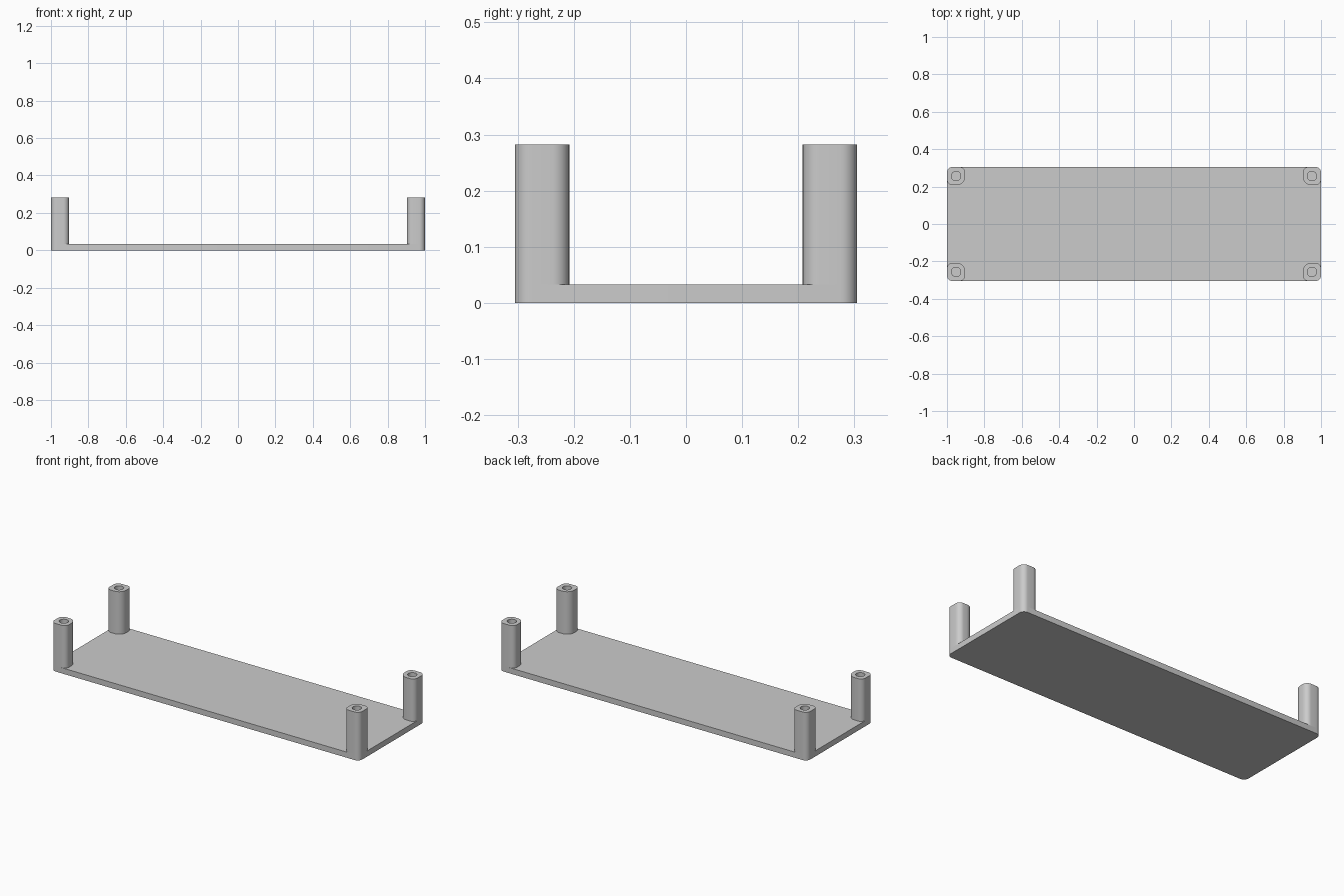
import bpy, bmesh
from math import sin, cos, pi, radians

cube = bpy.data.objects.get("Cube")
if cube:
    bpy.data.objects.remove(cube, do_unlink=True)

HALF_X, HALF_Y = 1.0, 0.305
PLATE_TOP, POST_TOP = 0.033, 0.282
POST, EDGE_R, INNER_R, HOLE_R = 0.097, 0.03, 0.045, 0.025
STEPS = 8

grey = bpy.data.materials.new("plain grey")
grey.use_nodes = True
grey.diffuse_color = (0.6, 0.6, 0.6, 1)
grey.node_tree.nodes["Principled BSDF"].inputs["Base Color"].default_value = (0.6, 0.6, 0.6, 1)


def rounded_rect(hx, hy, radii):
    """Counter-clockwise outline, corners ordered ++, -+, --, +-."""
    pts = []
    signs = ((1, 1), (-1, 1), (-1, -1), (1, -1))
    for i, ((sx, sy), r) in enumerate(zip(signs, radii)):
        for k in range(STEPS + 1):
            a = (i + k / STEPS) * pi / 2
            pts.append((sx * (hx - r) + r * cos(a), sy * (hy - r) + r * sin(a)))
    return pts


def bridge(bm, a, b):
    for i in range(len(a)):
        j = (i + 1) % len(a)
        bm.faces.new((a[i], a[j], b[j], b[i]))


def finish(name, bm, location=(0, 0, 0)):
    bm.normal_update()
    mesh = bpy.data.meshes.new(name)
    bm.to_mesh(mesh)
    bm.free()
    mesh.materials.append(grey)
    obj = bpy.data.objects.new(name, mesh)
    obj.location = location
    bpy.context.collection.objects.link(obj)
    bpy.ops.object.select_all(action='DESELECT')
    obj.select_set(True)
    bpy.context.view_layer.objects.active = obj
    bpy.ops.object.shade_smooth_by_angle(angle=radians(35))


def ring(bm, pts, z):
    return [bm.verts.new((x, y, z)) for x, y in pts]


# Base plate with rounded corners
bm = bmesh.new()
outline = rounded_rect(HALF_X, HALF_Y, [EDGE_R] * 4)
low, high = ring(bm, outline, 0), ring(bm, outline, PLATE_TOP)
bridge(bm, low, high)
bm.faces.new(high)
bm.faces.new(low[::-1])
finish("base_plate", bm)

# Hollow corner posts, rounder on the corner facing the plate centre
corners = (("back_left", 1, 1), ("back_right", -1, 1),
           ("front_right", -1, -1), ("front_left", 1, -1))
for i, (label, sx, sy) in enumerate(corners):
    radii = [EDGE_R] * 4
    radii[(i + 2) % 4] = INNER_R
    outer = rounded_rect(POST / 2, POST / 2, radii)
    n = len(outer)
    hole = [(HOLE_R * cos((k + 0.5) * 2 * pi / n), HOLE_R * sin((k + 0.5) * 2 * pi / n))
            for k in range(n)]
    bm = bmesh.new()
    loops = [ring(bm, outer, PLATE_TOP), ring(bm, outer, POST_TOP),
             ring(bm, hole, POST_TOP), ring(bm, hole, PLATE_TOP)]
    for a, b in zip(loops, loops[1:]):
        bridge(bm, a, b)
    finish(label + "_post", bm, (sx * (HALF_X - POST / 2), sy * (HALF_Y - POST / 2), 0))
